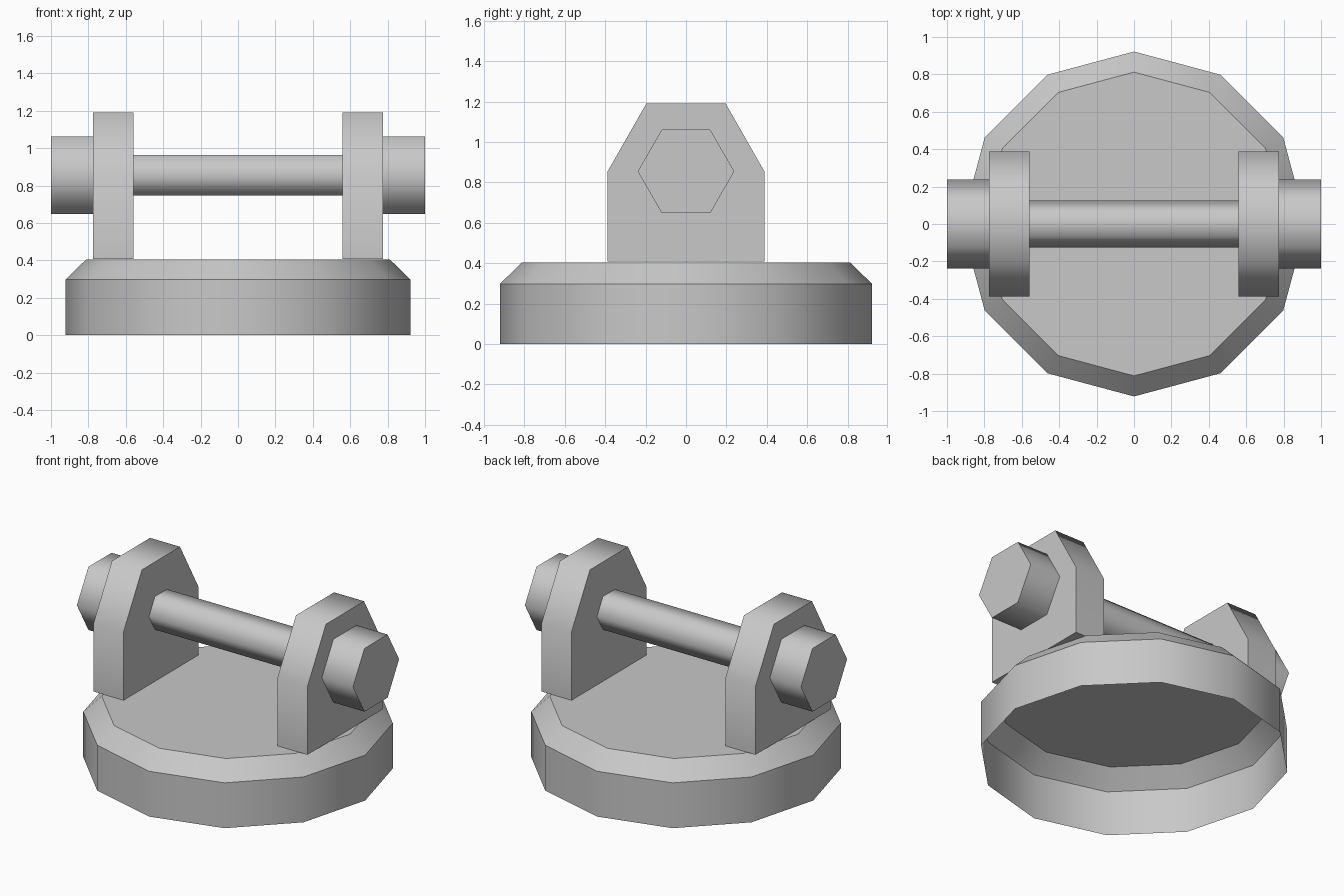
import bpy, bmesh, math

if "Cube" in bpy.data.objects:
    bpy.data.objects.remove(bpy.data.objects["Cube"])

grey = bpy.data.materials.new("plain grey")
grey.diffuse_color = (0.58, 0.58, 0.58, 1)
grey.use_nodes = True
grey.node_tree.nodes["Principled BSDF"].inputs["Base Color"].default_value = grey.diffuse_color


def loft(name, rings, cap_start, cap_end, angle):
    """Skin a list of point rings into one object, with optional end caps."""
    bm = bmesh.new()
    loops = [[bm.verts.new(p) for p in ring] for ring in rings]
    n = len(loops[0])
    for a, b in zip(loops, loops[1:]):
        for i in range(n):
            j = (i + 1) % n
            bm.faces.new((a[i], a[j], b[j], b[i]))
    if cap_start:
        bm.faces.new(loops[0][::-1])
    if cap_end:
        bm.faces.new(loops[-1])
    me = bpy.data.meshes.new(name)
    bm.to_mesh(me)
    bm.free()
    me.materials.append(grey)
    ob = bpy.data.objects.new(name, me)
    bpy.context.collection.objects.link(ob)
    bpy.ops.object.select_all(action='DESELECT')
    ob.select_set(True)
    bpy.context.view_layer.objects.active = ob
    bpy.ops.object.shade_smooth_by_angle(angle=math.radians(angle))
    return ob


def circle(r, n):
    return [(r * math.cos(math.tau * i / n), r * math.sin(math.tau * i / n))
            for i in range(n)]


def along_x(profile, x0, x1, zc=0.0):
    """Place a y-z profile at two x positions."""
    return [[(x, y, z + zc) for y, z in profile] for x in (x0, x1)]


PIN_Z = 0.855

# Round base shell with a chamfered rim, open underneath
loft("base", [[(x, y, z) for x, y in circle(r, 12)]
              for r, z in ((0.922, 0), (0.922, 0.297), (0.812, 0.405))],
     False, True, 35)

# Hexagonal crossbar between the lugs
loft("crossbar", along_x(circle(0.125, 6), -0.56, 0.56, PIN_Z), False, False, 65)

# Lugs and hexagonal end nuts on both sides
lug = [(-0.388, 0.408), (0.388, 0.408), (0.388, PIN_Z),
       (0.197, 1.19), (-0.197, 1.19), (-0.388, PIN_Z)]
for side, x_lug, x_nut in (("right", (0.558, 0.775), (0.775, 1.0)),
                           ("left", (-0.775, -0.558), (-1.0, -0.775))):
    loft(side + "_lug", along_x(lug, *x_lug), True, True, 65)
    loft(side + "_nut", along_x(circle(0.239, 6), *x_nut, PIN_Z),
         side == "left", side == "right", 65)
